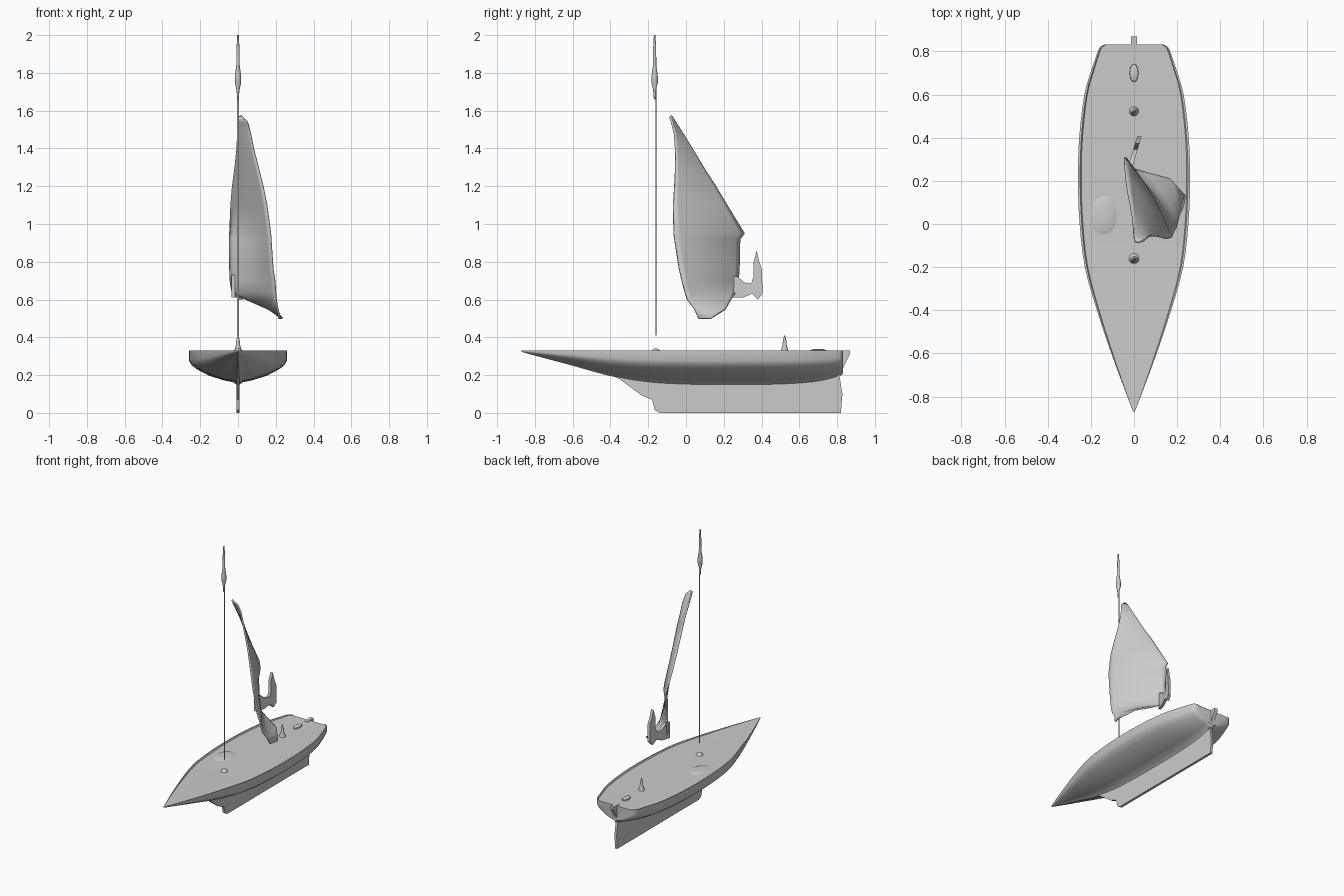
import bpy, bmesh, math
from mathutils import Vector


def make(name, verts, faces, smooth=None):
    mesh = bpy.data.meshes.new(name)
    mesh.from_pydata(verts, [], faces)
    bm = bmesh.new()
    bm.from_mesh(mesh)
    bmesh.ops.remove_doubles(bm, verts=bm.verts, dist=0.0005)
    bmesh.ops.recalc_face_normals(bm, faces=bm.faces)
    bm.to_mesh(mesh)
    bm.free()
    ob = bpy.data.objects.new(name, mesh)
    bpy.context.collection.objects.link(ob)
    if smooth:
        bpy.ops.object.select_all(action='DESELECT')
        ob.select_set(True)
        bpy.context.view_layer.objects.active = ob
        bpy.ops.object.shade_smooth_by_angle(angle=math.radians(smooth))
    return ob


def loft(name, rings, smooth=40):
    """Closed rings joined in order, with capped ends."""
    n = len(rings[0])
    verts = [v for r in rings for v in r]
    faces = [(i * n + j, i * n + (j + 1) % n, (i + 1) * n + (j + 1) % n, (i + 1) * n + j)
             for i in range(len(rings) - 1) for j in range(n)]
    faces += [tuple(range(n)), tuple(range(len(verts) - n, len(verts)))]
    return make(name, verts, faces, smooth)


def plate(name, outline, half, centre=lambda y: 0.0):
    """Thin plate from a side outline in y, z."""
    return loft(name, [[(centre(y) + s * half, y, z) for y, z in outline] for s in (-1, 1)], 30)


def spindle(name, x, y, profile, sides=12, ratio=1.0):
    """Turned part from (radius, z) pairs."""
    rings = [[(x + r * math.cos(2 * math.pi * k / sides),
               y + ratio * r * math.sin(2 * math.pi * k / sides), z)
              for k in range(sides)] for r, z in profile]
    return loft(name, rings)


def interp(table, steps):
    """Catmull-Rom resampling of table rows."""
    rows = [Vector(r) for r in table]
    out = []
    for i in range(len(rows) - 1):
        a, b = rows[max(i - 1, 0)], rows[i]
        c, d = rows[i + 1], rows[min(i + 2, len(rows) - 1)]
        for k in range(steps):
            t = k / steps
            out.append(0.5 * (2 * b + (c - a) * t + (2 * a - 5 * b + 4 * c - d) * t * t
                              + (3 * b - a - 3 * c + d) * t ** 3))
    return out + [rows[-1]]


# Hull with a slightly sunken deck: stations are y, half width, bottom z
stations = [(-0.87, 0.004, 0.323), (-0.75, 0.05, 0.29), (-0.6, 0.105, 0.25),
            (-0.4, 0.172, 0.195), (-0.2, 0.228, 0.163), (0.0, 0.252, 0.152),
            (0.2, 0.26, 0.15), (0.4, 0.254, 0.15), (0.6, 0.23, 0.157),
            (0.72, 0.195, 0.17), (0.8, 0.168, 0.19), (0.822, 0.155, 0.2), (0.832, 0.135, 0.21)]
section = [(0.94, 0.04), (0.96, 0.0), (1, 0), (0.995, 0.3), (0.95, 0.42), (0.85, 0.54),
           (0.6, 0.73), (0.3, 0.87), (0.09, 0.93), (0.035, 1)]
rings = []
for y, w, zb in interp(stations, 3):
    half = [(u * w, 0.33 - t * (0.33 - zb)) for u, t in section]
    rings.append([(x, y, z) for x, z in half] + [(-x, y, z) for x, z in reversed(half)])
loft("hull", rings, 35)

# Long keel fin and raked sternpost
plate("keel", [(-0.42, 0.21), (-0.35, 0.178), (-0.28, 0.125), (-0.23, 0.09), (-0.18, 0.07),
               (-0.165, 0.015), (-0.14, 0.0), (0.82, 0.0), (0.828, 0.1), (0.812, 0.2),
               (0.76, 0.23)], 0.009)
plate("sternpost", [(0.8, 0.19), (0.813, 0.19), (0.835, 0.245), (0.87, 0.315),
                    (0.868, 0.33), (0.8, 0.328)], 0.013)

# Mast with arrow-shaped finial
spindle("mast", 0, -0.16, [(0.005, 0.41), (0.005, 1.72)], 8, 0.5)
spindle("masthead", 0, -0.166, [(0.004, 1.66), (0.008, 1.71), (0.017, 1.75), (0.017, 1.78),
                                (0.009, 1.84), (0.008, 1.93), (0.004, 2.0)])

# Deck fittings
spindle("mast_step", 0, -0.16, [(0.03, 0.31), (0.02, 0.332), (0.006, 0.342)])
spindle("tiller_post", 0, 0.522, [(0.026, 0.31), (0.018, 0.335), (0.011, 0.36),
                                  (0.009, 0.385), (0.002, 0.41)])
spindle("aft_fitting", 0, 0.7, [(0.022, 0.31), (0.02, 0.333), (0.012, 0.338)], 12, 2.0)
spindle("deck_swelling", -0.14, 0.04, [(0.07, 0.318), (0.05, 0.328), (0.02, 0.331)], 16, 1.5)

# Twisted sail: z, luff y, luff x, leech y, leech x
sail_rows = [(1.57, -0.085, 0.02, -0.078, 0.005), (1.54, -0.075, 0.05, -0.058, 0.0),
             (1.48, -0.06, 0.065, -0.02, -0.002), (1.4, -0.055, 0.08, 0.03, -0.005),
             (1.3, -0.055, 0.105, 0.09, -0.015), (1.2, -0.06, 0.13, 0.155, -0.028),
             (1.1, -0.067, 0.15, 0.215, -0.036), (0.95, -0.064, 0.17, 0.308, -0.042),
             (0.92, -0.06, 0.172, 0.284, -0.042), (0.76, -0.035, 0.183, 0.28, -0.042),
             (0.7, -0.02, 0.193, 0.275, -0.04), (0.64, -0.005, 0.197, 0.262, -0.03),
             (0.6, 0.008, 0.2, 0.24, 0.05), (0.55, 0.045, 0.208, 0.21, 0.165),
             (0.5, 0.065, 0.22, 0.13, 0.235)]
n = 12
verts, faces = [], []
for z, y0, x0, y1, x1 in sail_rows:
    for k in range(n + 1):
        t = k / n
        belly = 0.04 * (y1 - y0) * math.sin(math.pi * t)
        verts.append((x0 + (x1 - x0) * t + belly, y0 + (y1 - y0) * t + belly * 0.6, z))
for i in range(len(sail_rows) - 1):
    for k in range(n):
        a = i * (n + 1) + k
        faces.append((a, a + 1, a + n + 2, a + n + 1))
sail = make("sail", verts, faces, 50)
thick = sail.modifiers.new("thickness", 'SOLIDIFY')
thick.thickness = 0.012
thick.offset = 0

# Hooked clew behind the sail
plate("sail_clew", [(0.24, 0.73), (0.275, 0.72), (0.31, 0.69), (0.345, 0.685), (0.358, 0.72),
                    (0.356, 0.79), (0.374, 0.86), (0.388, 0.8), (0.402, 0.76), (0.405, 0.63),
                    (0.38, 0.6), (0.35, 0.63), (0.3, 0.61), (0.24, 0.61)], 0.01,
      lambda y: -0.025 + 0.3 * (y - 0.24))
